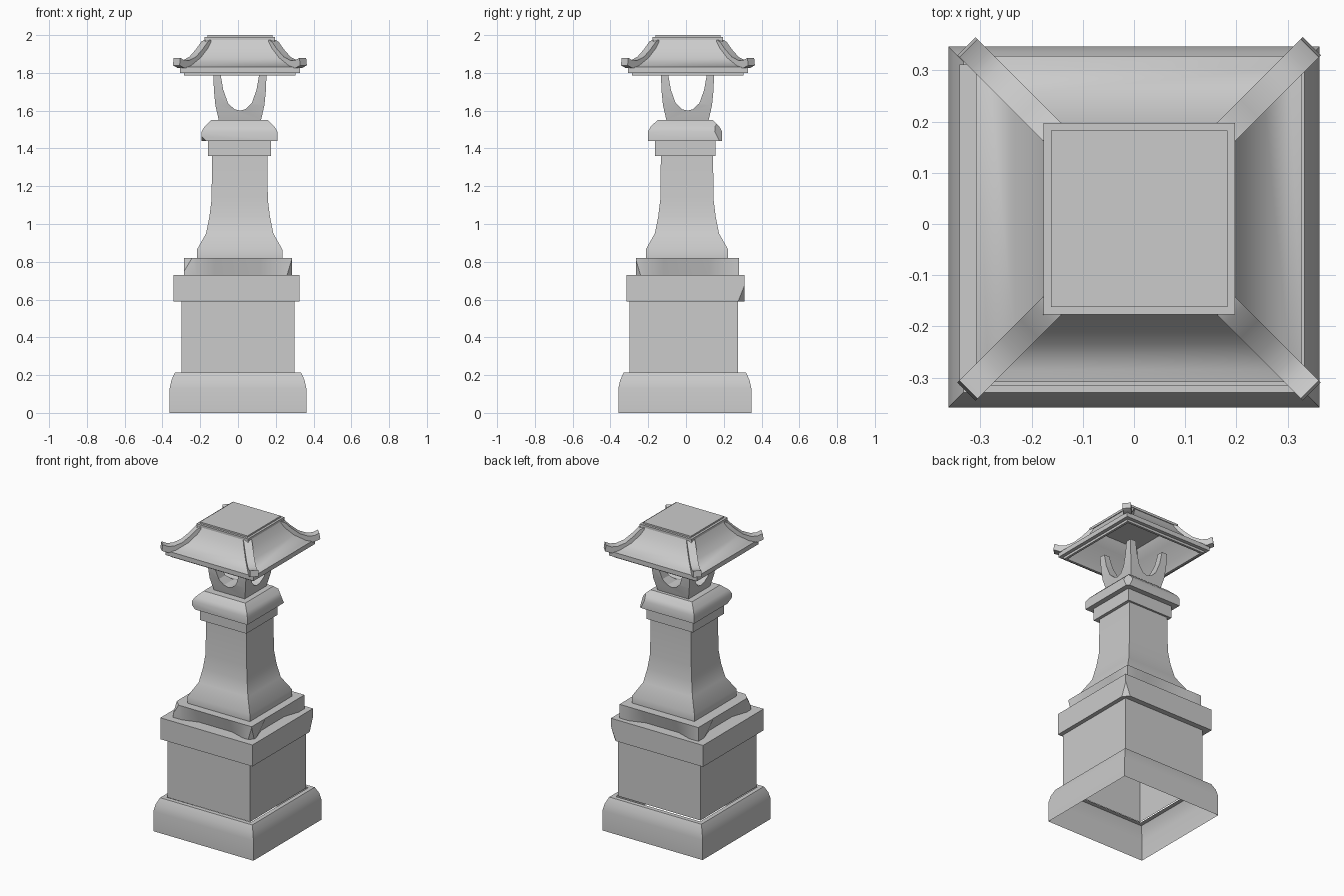
import bpy
import bmesh
from math import radians, pi
from mathutils import Vector, Matrix

default_cube = bpy.data.objects.get("Cube")
if default_cube:
    bpy.data.objects.remove(default_cube, do_unlink=True)

# One weathered stone colour
stone = bpy.data.materials.new("grey_stone")
stone.use_nodes = True
GREY = (0.6, 0.6, 0.6, 1)
stone.diffuse_color = GREY
stone.node_tree.nodes["Principled BSDF"].inputs["Base Color"].default_value = GREY


def finish(name, bm, smooth=True):
    bmesh.ops.recalc_face_normals(bm, faces=bm.faces[:])
    mesh = bpy.data.meshes.new(name)
    bm.to_mesh(mesh)
    bm.free()
    mesh.materials.append(stone)
    obj = bpy.data.objects.new(name, mesh)
    bpy.context.collection.objects.link(obj)
    if smooth:
        bpy.ops.object.select_all(action="DESELECT")
        obj.select_set(True)
        bpy.context.view_layer.objects.active = obj
        bpy.ops.object.shade_smooth_by_angle(angle=radians(35))
    return obj


def square_loft(rings, cx=0, cy=0, dy=0, bottom=True, top=True):
    """Stack rectangular rings given as (height, half width)."""
    bm = bmesh.new()
    loops = []
    for z, h in rings:
        loops.append([bm.verts.new((cx + sx * h, cy + sy * (h - dy), z))
                      for sx, sy in ((-1, -1), (1, -1), (1, 1), (-1, 1))])
    for a, b in zip(loops, loops[1:]):
        for i in range(4):
            j = (i + 1) % 4
            bm.faces.new((a[i], a[j], b[j], b[i]))
    if bottom:
        bm.faces.new(loops[0])
    if top:
        bm.faces.new(loops[-1])
    return bm


def chip(bm, point, normal):
    """Break off a corner with a flat cut."""
    cut = bmesh.ops.bisect_plane(bm, geom=bm.verts[:] + bm.edges[:] + bm.faces[:],
                                 plane_co=point, plane_no=normal, clear_outer=True)
    edges = [e for e in cut["geom_cut"] if isinstance(e, bmesh.types.BMEdge)]
    bmesh.ops.contextual_create(bm, geom=edges)


def prism(outline, width, matrix):
    """Extrude an outline in the XZ plane along Y, then place it."""
    bm = bmesh.new()
    face = bm.faces.new([bm.verts.new((x, -width, z)) for x, z in outline])
    ext = bmesh.ops.extrude_face_region(bm, geom=[face])
    moved = [v for v in ext["geom"] if isinstance(v, bmesh.types.BMVert)]
    bmesh.ops.translate(bm, verts=moved, vec=(0, 2 * width, 0))
    bmesh.ops.transform(bm, matrix=matrix, verts=bm.verts[:])
    return bm


# Hollow plinth and pedestal, open underneath
finish("plinth", square_loft([(0, .362), (.13, .362), (.175, .352), (.215, .333), (.215, .305)],
                             cy=-.006, dy=.01, bottom=False, top=False))
finish("pedestal", square_loft([(.215, .298), (.6, .298)], cy=-.012, dy=.01,
                               bottom=False, top=False))

# Ledge with one broken corner
bm = square_loft([(.59, .333), (.73, .333)], cx=-.008, cy=-.002, dy=.02)
chip(bm, (.31, .295, .6), (1, 1, -.4))
finish("ledge", bm)

# Worn step, undercut along the middle of each side
bm = square_loft([(.73, .285), (.82, .285)], cy=.007, dy=.012)
for axis in (Vector((1, 0, 0)), Vector((0, 1, 0))):
    for d in (-.22, -.12, .12, .22):
        bmesh.ops.bisect_plane(bm, geom=bm.verts[:] + bm.edges[:] + bm.faces[:],
                               plane_co=axis * d, plane_no=axis)
for v in bm.verts:
    if v.co.z < .75:
        if abs(v.co.x) < .15:
            v.co.y *= .88 if abs(v.co.y) > .25 else 1
        if abs(v.co.y) < .15:
            v.co.x *= .88 if abs(v.co.x) > .25 else 1
chip(bm, (-.265, -.25, .81), (-1, -1, .6))
chip(bm, (.278, -.26, .77), (1, -1, -.3))
finish("step", bm)

# Flared column, neck and capital
finish("column", square_loft([(.82, .226), (.865, .226), (.95, .178), (1.04, .16),
                              (1.13, .149), (1.37, .146)], cx=.009, cy=.005, dy=.008))
finish("neck", square_loft([(1.36, .167), (1.44, .167)], cx=.008, cy=-.004, dy=.007))
bm = square_loft([(1.44, .2), (1.49, .2), (1.515, .186), (1.55, .15)], cx=.008, cy=-.005, dy=.004)
chip(bm, (.185, .17, 1.5), (1, 1, .5))
chip(bm, (-.18, -.19, 1.445), (-1, -.5, -1))
finish("capital", bm)

# Four-pronged bracket: a flared block cut by a U-shaped opening both ways
CENTRE = Matrix.Translation((.01, .008, 0))
bracket = finish("bracket", square_loft([(1.55, .112), (1.63, .13), (1.7, .137), (1.79, .141)],
                                        cx=.01, cy=.008))
half = [(.03, 1.608), (.063, 1.64), (.088, 1.71), (.102, 1.79), (.102, 1.9)]
opening = [(0, 1.6)] + half + [(-x, z) for x, z in reversed(half)]
for name, turn in (("front_opening", 0), ("side_opening", pi / 2)):
    cutter = finish(name, prism(opening, .3, CENTRE @ Matrix.Rotation(turn, 4, "Z")), False)
    cutter.hide_render = True
    cutter.hide_set(True)
    mod = bracket.modifiers.new(name, "BOOLEAN")
    mod.operation = "DIFFERENCE"
    mod.solver = "EXACT"
    mod.object = cutter
bpy.ops.object.select_all(action="DESELECT")
bpy.context.view_layer.objects.active = bracket
bracket.select_set(True)
for mod in list(bracket.modifiers):
    if mod.type == "BOOLEAN":
        cutter = mod.object
        bpy.ops.object.modifier_apply(modifier=mod.name)
        bpy.data.objects.remove(cutter, do_unlink=True)

# Hollow roof: ceiling, soffit rim, eaves, curved slope and top slab
finish("roof", square_loft([(1.965, .16), (1.9, .19), (1.83, .26), (1.785, .28), (1.785, .295),
                            (1.8, .295), (1.8, .318), (1.83, .318), (1.838, .295),
                            (1.88, .243), (1.93, .205), (1.975, .182), (1.975, .187),
                            (1.99, .187), (1.99, .172), (2, .172)], cx=.01, cy=.01))

# Hip ridges with upturned tips
ridge = [(.17, 1.975), (.187, 1.965), (.215, 1.925), (.25, 1.885), (.285, 1.866), (.31, 1.866),
         (.333, 1.88), (.337, 1.84), (.31, 1.825), (.27, 1.835), (.22, 1.88), (.17, 1.95)]
outline = [(d * 2 ** .5, z) for d, z in ridge]
for i, name in enumerate(("back_left", "back_right", "front_right", "front_left")):
    turn = Matrix.Rotation(pi / 4 + i * pi / 2, 4, "Z")
    finish(name + "_ridge", prism(outline, .025, Matrix.Translation((.01, .01, 0)) @ turn))
